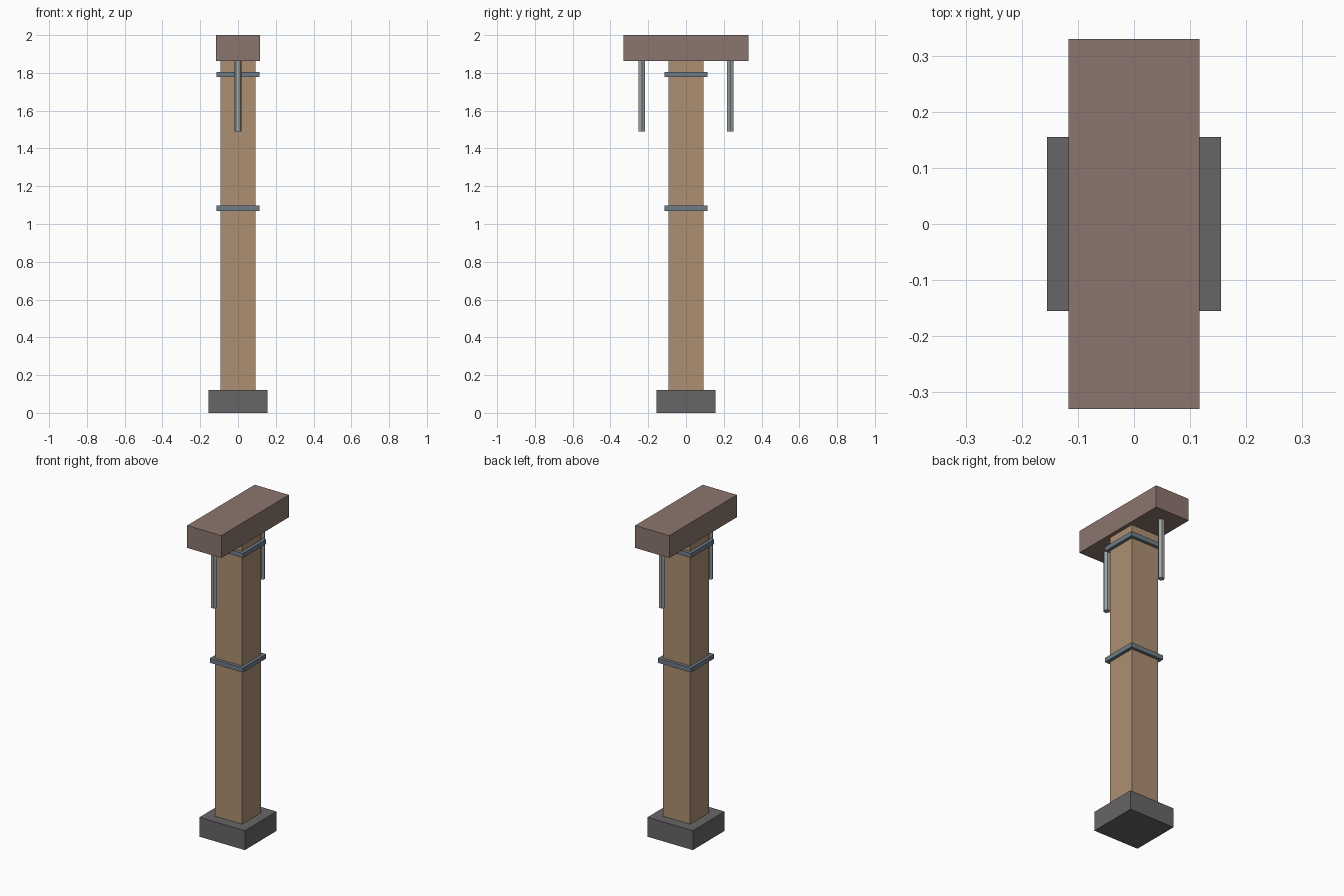
import bpy, math

if "Cube" in bpy.data.objects:
    bpy.data.objects.remove(bpy.data.objects["Cube"])


def material(name, rgb):
    m = bpy.data.materials.new(name)
    m.diffuse_color = (*rgb, 1)
    m.use_nodes = True
    m.node_tree.nodes["Principled BSDF"].inputs["Base Color"].default_value = m.diffuse_color
    return m


def finish(name, mat):
    ob = bpy.context.object
    ob.name = name
    bpy.ops.object.transform_apply(location=False, rotation=True, scale=True)
    ob.data.materials.append(mat)
    return ob


def box(name, sx, sy, z0, z1, mat):
    bpy.ops.mesh.primitive_cube_add(size=1, location=(0, 0, (z0 + z1) / 2))
    bpy.context.object.scale = (sx, sy, z1 - z0)
    return finish(name, mat)


def rod(name, y, z0, z1, radius, mat):
    bpy.ops.mesh.primitive_cylinder_add(vertices=6, radius=radius, depth=z1 - z0,
                                        location=(0, y, (z0 + z1) / 2),
                                        rotation=(0, 0, math.pi / 2))
    return finish(name, mat)


stone = material("dark_stone", (0.14, 0.13, 0.135))
wood = material("tan_wood", (0.42, 0.28, 0.17))
dark_wood = material("brown_wood", (0.26, 0.18, 0.155))
iron = material("blue_iron", (0.16, 0.20, 0.24))
steel = material("steel", (0.35, 0.38, 0.37))

# Footing, square post and crossbeam
box("footing", 0.31, 0.31, 0, 0.12, stone)
box("post", 0.187, 0.187, 0, 1.862, wood)
box("crossbeam", 0.234, 0.66, 1.862, 2.0, dark_wood)

# Metal straps around the post
for name, z in (("lower_strap", 1.07), ("upper_strap", 1.778)):
    box(name, 0.226, 0.226, z, z + 0.028, iron)

# Hanging rods under the beam ends
for name, y in (("front_rod", -0.234), ("back_rod", 0.234)):
    rod(name, y, 1.49, 1.862, 0.019, steel)
